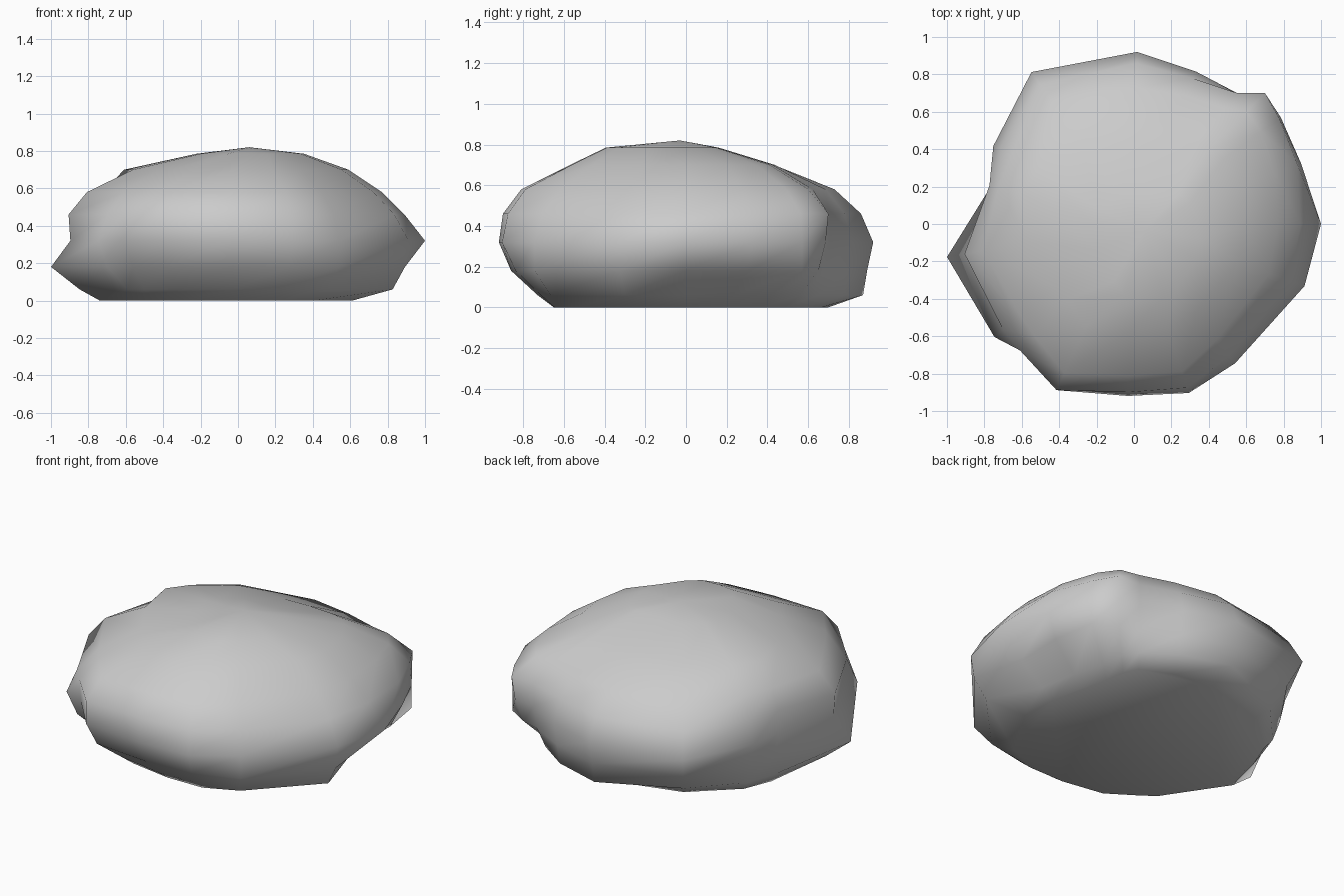
import bpy, bmesh
from math import radians, cos, sin

# Heights of the horizontal cross-sections
LEVELS = (0.0, 0.06, 0.18, 0.32, 0.46, 0.58, 0.70)

# Vertical profiles: compass angle -> radius at each height
PROFILES = {
    0:   (.60, .67, .82, 1.0, .89, .77, .59),
    20:  (.60, .67, .88, .95, .93, .80, .60),
    36:  (.64, .71, .97, .97, .96, .84, .59),
    45:  (.70, .79, .92, .97, .99, .85, .58),
    52:  (.74, .82, .87, .89, .89, .79, .54),
    68:  (.72, .84, .86, .88, .84, .74, .47),
    89:  (.70, .87, .89, .92, .86, .73, .43),
    124: (.71, .79, .89, .98, .90, .79, .52),
    151: (.74, .79, .83, .86, .82, .75, .59),
    165: (.74, .78, .79, .80, .80, .75, .63),
    190: (.75, .86, 1.015, .91, .92, .82, .57),
    219: (.69, .76, .90, .96, .90, .78, .54),
    228: (.67, .75, .84, .90, .91, .80, .55),
    245: (.67, .75, .91, .98, .98, .88, .60),
    268: (.65, .73, .86, .92, .90, .81, .57),
    288: (.68, .75, .88, .95, .92, .83, .59),
    306: (.69, .82, .92, .92, .87, .76, .57),
    340: (.65, .88, .95, .97, .89, .77, .59),
}

bm = bmesh.new()
rings = []
for i, z in enumerate(LEVELS):
    rings.append([bm.verts.new((r[i] * cos(radians(a)), r[i] * sin(radians(a)), z))
                  for a, r in PROFILES.items()])

# Crown ring, shrunk and shifted toward the peak
rings.append([bm.verts.new((v.co.x * .48 + .07, v.co.y * .55 - .08, .785))
              for v in rings[-1]])

# Side walls
n = len(PROFILES)
for low, high in zip(rings, rings[1:]):
    for k in range(n):
        j = (k + 1) % n
        bm.faces.new((low[k], low[j], high[j], high[k]))

# Rounded peak and flat underside
peak = bm.verts.new((.06, -.03, .82))
for k in range(n):
    bm.faces.new((rings[-1][k], rings[-1][(k + 1) % n], peak))
bm.faces.new(rings[0][::-1])
bmesh.ops.recalc_face_normals(bm, faces=bm.faces)
for f in bm.faces:
    f.smooth = True

mesh = bpy.data.meshes.new("boulder")
bm.to_mesh(mesh)
bm.free()
boulder = bpy.data.objects.new("boulder", mesh)
bpy.context.collection.objects.link(boulder)
